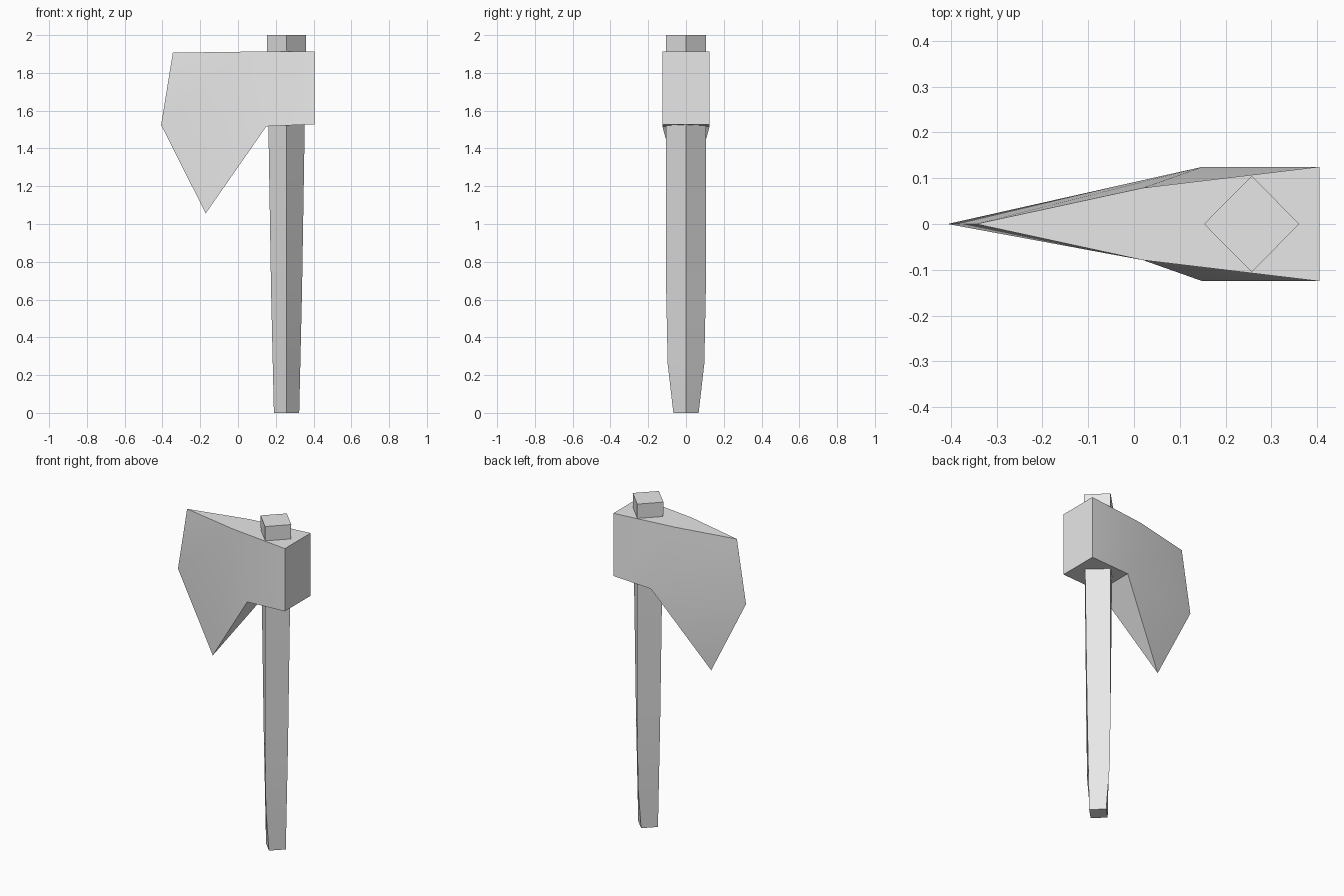
import bpy
import bmesh

cube = bpy.data.objects.get("Cube")
if cube:
    bpy.data.objects.remove(cube, do_unlink=True)

gray = bpy.data.materials.new("light_gray")
gray.use_nodes = True
gray.diffuse_color = (0.8, 0.8, 0.8, 1)
gray.node_tree.nodes["Principled BSDF"].inputs["Base Color"].default_value = (0.8, 0.8, 0.8, 1)


def finish(bm, name):
    """Turn the bmesh into a shaded object."""
    bmesh.ops.recalc_face_normals(bm, faces=bm.faces[:])
    mesh = bpy.data.meshes.new(name)
    bm.to_mesh(mesh)
    bm.free()
    mesh.materials.append(gray)
    obj = bpy.data.objects.new(name, mesh)
    bpy.context.collection.objects.link(obj)
    bpy.ops.object.select_all(action='DESELECT')
    obj.select_set(True)
    bpy.context.view_layer.objects.active = obj
    bpy.ops.object.shade_smooth_by_angle(angle=0.52)
    return obj


# Handle: diamond section lofted up through rings of (z, half width, half depth)
HANDLE_X = 0.257
rings = [(0, 0.067, 0.067), (0.26, 0.073, 0.097), (0.65, 0.082, 0.105), (2, 0.104, 0.105)]
bm = bmesh.new()
loops = []
for z, w, d in rings:
    corners = ((w, 0), (0, d), (-w, 0), (0, -d))
    loops.append([bm.verts.new((HANDLE_X + x, y, z)) for x, y in corners])
for low, high in zip(loops, loops[1:]):
    for i in range(4):
        j = (i + 1) % 4
        bm.faces.new((low[i], low[j], high[j], high[i]))
bm.faces.new(loops[0])
bm.faces.new(loops[-1])
finish(bm, "handle")

# Axe head: outline points of (x, z, half thickness); the cutting edge is sharp
outline = {
    "toe": (-0.345, 1.907, 0), "edge": (-0.407, 1.524, 0), "beard": (-0.171, 1.056, 0),
    "brow": (0.02, 1.912, 0.079), "poll_top": (0.405, 1.912, 0.125),
    "poll_base": (0.405, 1.528, 0.125), "throat": (0.15, 1.517, 0.125),
}
bm = bmesh.new()
back, front = {}, {}
for key, (x, z, t) in outline.items():
    back[key] = bm.verts.new((x, t, z))
    front[key] = bm.verts.new((x, -t, z)) if t else back[key]


def face(side, keys):
    bm.faces.new([side[k] for k in keys.split()])


# Cheeks
for side in (front, back):
    face(side, "brow poll_top poll_base throat")
face(back, "toe brow throat edge")
face(back, "edge throat beard")
face(front, "toe brow edge")
face(front, "edge brow beard")
face(front, "beard brow throat")

# Poll, underside and top
for a, b in (("poll_top", "poll_base"), ("poll_base", "throat")):
    bm.faces.new((front[a], front[b], back[b], back[a]))
bm.faces.new((front["throat"], back["throat"], back["beard"]))
bm.faces.new((back["toe"], front["brow"], front["poll_top"], back["poll_top"], back["brow"]))
finish(bm, "axe_head")
